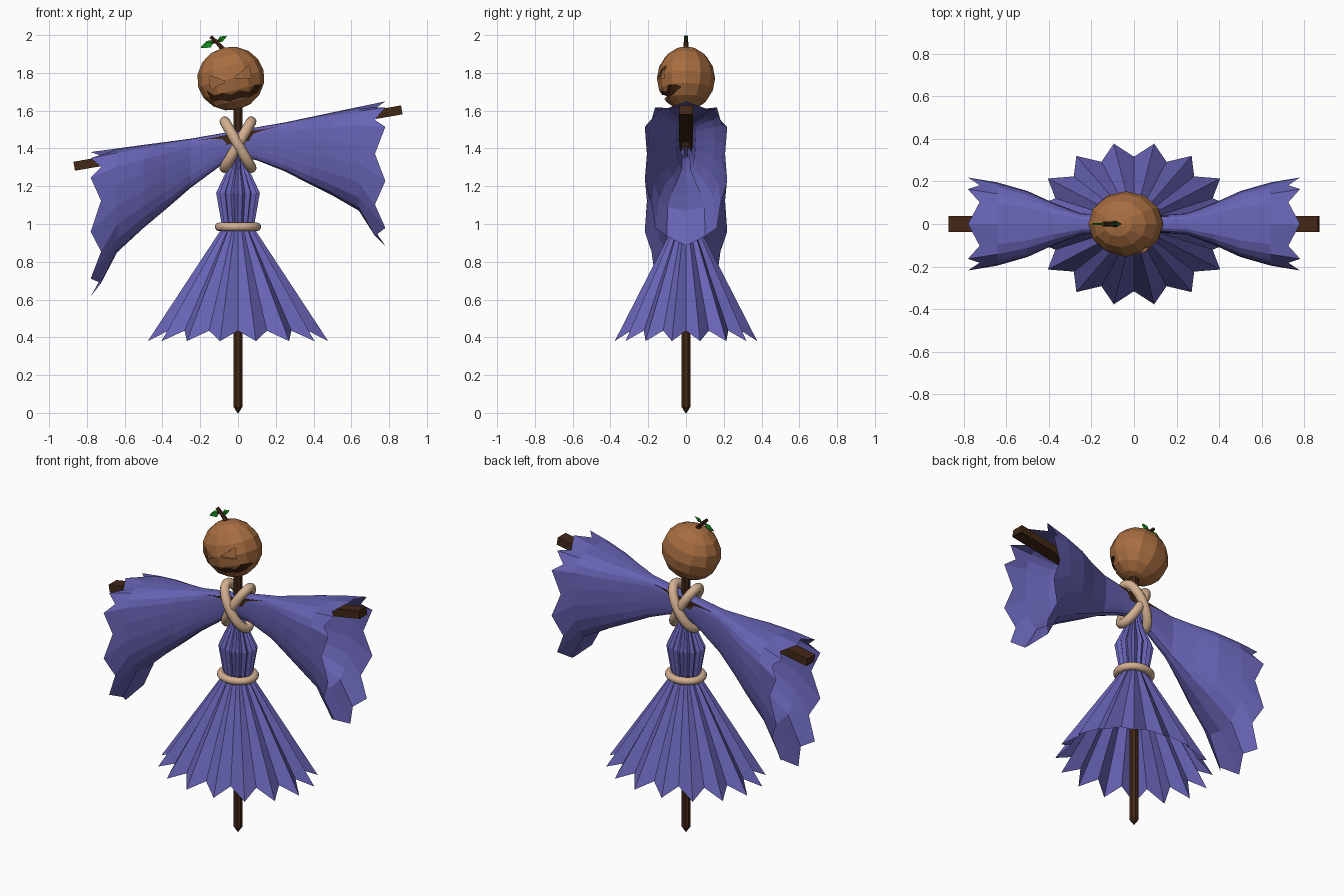
import bpy, bmesh, math
from mathutils import Vector, Matrix

if "Cube" in bpy.data.objects:
    bpy.data.objects.remove(bpy.data.objects["Cube"])


def material(name, rgb):
    m = bpy.data.materials.new(name)
    m.diffuse_color = (*rgb, 1)
    m.use_nodes = True
    m.node_tree.nodes["Principled BSDF"].inputs["Base Color"].default_value = m.diffuse_color
    return m


CLOTH = material("violet cloth", (0.135, 0.125, 0.46))
WOOD = material("dark wood", (0.055, 0.02, 0.008))
ROPE = material("tan rope", (0.65, 0.43, 0.28))
SKIN = material("pumpkin brown", (0.39, 0.155, 0.052))
DARK = material("mouth brown", (0.06, 0.02, 0.007))
LEAF = material("leaf green", (0.008, 0.3, 0.015))


def make(name, verts, faces, mats, smooth=False):
    me = bpy.data.meshes.new(name)
    me.from_pydata([tuple(v) for v in verts], [], faces)
    bm = bmesh.new()
    bm.from_mesh(me)
    bmesh.ops.recalc_face_normals(bm, faces=bm.faces)
    bm.to_mesh(me)
    bm.free()
    for m in mats:
        me.materials.append(m)
    for p in me.polygons:
        p.use_smooth = smooth
    ob = bpy.data.objects.new(name, me)
    bpy.context.collection.objects.link(ob)
    return ob


def loft(name, rings, mat, caps=False, loop=False, smooth=False):
    """Skin a list of equal-length closed rings."""
    n, k = len(rings[0]), len(rings)
    faces = [(i * n + j, i * n + (j + 1) % n,
              (i + 1) % k * n + (j + 1) % n, (i + 1) % k * n + j)
             for i in range(k if loop else k - 1) for j in range(n)]
    if caps:
        faces += [tuple(range(n)), tuple(range((k - 1) * n, k * n))]
    return make(name, [v for r in rings for v in r], faces, [mat], smooth)


def circle(c, r, n, u=Vector((1, 0, 0)), v=Vector((0, 1, 0))):
    return [Vector(c) + u * r * math.cos(math.tau * (j + .5) / n)
            + v * r * math.sin(math.tau * (j + .5) / n) for j in range(n)]


# upright post with pointed foot
loft("post", [circle((0, 0, z), r, 8) for z, r in
              ((0, .004), (.035, .027), (1.65, .027))], WOOD, caps=True)

# tilted crossbar
TILT = 0.172
bar_rot = Matrix.Rotation(-math.atan(TILT), 4, 'Y')
bar = [[bar_rot @ Vector((x, y, z)) + Vector((0, 0, 1.455))
        for y, z in ((-.038, -.024), (.038, -.024), (.038, .024), (-.038, .024))]
       for x in (-.88, .88)]
loft("crossbar", bar, WOOD, caps=True)


# pleated skirt and bodice: 16 ridges
def pleats(z_out, r_out, z_in, r_in, squash):
    ring = []
    for j in range(32):
        a = math.tau * (j + .5 * 2) / 32
        r, z = (r_out, z_out) if j % 2 == 0 else (r_in, z_in)
        ring.append((r * math.cos(a), r * squash * math.sin(a), z))
    return ring


loft("skirt", [pleats(.98, .085, .98, .07, .85),
               pleats(.38, .487, .435, .40, .79)], CLOTH)
loft("bodice", [pleats(.98, .085, .98, .07, .85),
                pleats(1.165, .118, 1.165, .098, .85),
                pleats(1.29, .058, 1.29, .045, .85),
                pleats(1.42, .025, 1.42, .02, .85)], CLOTH)


# flared sleeves with ragged cuffs
SECTIONS = ((0, 1.495, 1.36, .035), (.1, 1.495, 1.32, .04), (.25, 1.495, 1.235, .05),
            (.38, 1.5, 1.145, .10), (.5, 1.505, 1.065, .155), (.64, 1.51, .96, .195),
            (.78, 1.515, .75, .225))


def sleeve(name, side):
    rings = []
    for x, top, bottom, half in SECTIONS:
        last = x == .78
        mid = top - .35 * (top - bottom)
        ring = []
        for j in range(20):
            a = math.tau * j / 20 + math.pi / 2
            c, s = math.cos(a), math.sin(a)
            y = half * math.copysign(abs(c) ** .6, c) if abs(c) > 1e-6 else 0
            z = mid + (top - mid) * s ** .6 if s > 0 else mid + (mid - bottom) * s
            px = x
            if last and j % 2:        # notches between the cloth points
                px, y, z = .725, y * .92, mid + (z - mid) * .92
            ring.append((side * px, y, z + TILT * side * px))
        rings.append(ring)
    loft(name, rings, CLOTH)


sleeve("left_sleeve", -1)
sleeve("right_sleeve", 1)


# ropes: oval rings spanned by two axes
def rope(name, centre, a_axis, b_axis, r):
    c, a_axis, b_axis = Vector(centre), Vector(a_axis), Vector(b_axis)
    up = a_axis.cross(b_axis).normalized()
    rings = []
    for i in range(32):
        t = math.tau * i / 32
        p = a_axis * math.cos(t) + b_axis * math.sin(t)
        tangent = b_axis * math.cos(t) - a_axis * math.sin(t)
        rings.append(circle(c + p, r, 10, tangent.cross(up).normalized(), up))
    loft(name, rings, ROPE, loop=True, smooth=True)


rope("waist_rope", (0, 0, .985), (.1, 0, 0), (0, .088, 0), .023)
for name, s in (("chest_rope_a", 1), ("chest_rope_b", -1)):
    rope(name, (0, -.006 * s, 1.42), (.07 * s, 0, -.122), (0, .075, 0), .028)

# pumpkin head, leaning to one side
CENTRE = Vector((-.038, 0, 1.77))
bm = bmesh.new()
bmesh.ops.create_uvsphere(bm, u_segments=12, v_segments=8, radius=1)
bm.transform(Matrix.Translation(CENTRE) @ Matrix.Rotation(math.radians(-14), 4, 'Y')
             @ Matrix.Diagonal((.179, .154, .169, 1)))
me = bpy.data.meshes.new("head")
bm.to_mesh(me)
bm.free()
me.materials.append(SKIN)
me.materials.append(DARK)
head = bpy.data.objects.new("head", me)
bpy.context.collection.objects.link(head)


# carved face: prisms whose backs follow the head's surface
def carve(name, uppers, lowers, depth, index):
    pts = []
    for x, z in [p for pair in zip(uppers, lowers) for p in pair]:
        q = 1 - ((x - CENTRE.x) / .177) ** 2 - ((z - CENTRE.z) / .169) ** 2
        pts += [(x, -.25, z), (x, -.152 * math.sqrt(max(q, .02)) + depth, z)]
    rings = [[pts[i], pts[i + 1], pts[i + 3], pts[i + 2]] for i in range(0, len(pts), 4)]
    cutter = loft(name, rings, SKIN, caps=True)
    cutter.data.materials.append(DARK)
    for p in cutter.data.polygons:
        p.material_index = index
    cutter.hide_render = True
    mod = head.modifiers.new(name, 'BOOLEAN')
    mod.operation, mod.solver, mod.object = 'DIFFERENCE', 'EXACT', cutter
    return cutter


cutters = [
    carve("left_eye_cutter", [(-.155, 1.785), (-.11, 1.772), (-.07, 1.755)],
          [(-.143, 1.708), (-.105, 1.735), (-.072, 1.75)], .015, 0),
    carve("right_eye_cutter", [(-.016, 1.778), (.022, 1.808), (.058, 1.84)],
          [(-.014, 1.772), (.025, 1.772), (.07, 1.772)], .015, 0),
    carve("mouth_cutter",
          [(-.163, 1.703), (-.122, 1.676), (-.085, 1.692), (-.035, 1.682),
           (.01, 1.705), (.06, 1.697), (.09, 1.735), (.122, 1.735)],
          [(-.158, 1.692), (-.135, 1.648), (-.095, 1.66), (-.045, 1.65),
           (.01, 1.67), (.06, 1.673), (.1, 1.695), (.124, 1.725)], .022, 1)]
bpy.context.view_layer.update()
carved = bpy.data.meshes.new_from_object(
    head.evaluated_get(bpy.context.evaluated_depsgraph_get()))
head.modifiers.clear()
head.data = carved
for c in cutters:
    bpy.data.objects.remove(c)

# stem, twig and leaves
SIDE = Vector((.7, 0, .7))
FRONT = Vector((0, 1, 0))
loft("stem", [circle(p, r, 6, SIDE, FRONT) for p, r in
              (((-.075, 0, 1.92), .015), ((-.11, 0, 1.96), .012), ((-.145, 0, 1.992), .011))],
     WOOD, caps=True)
loft("twig", [circle(p, .006, 5, Vector((0, 0, 1)), FRONT) for p in
              ((-.145, 0, 1.962), (-.115, 0, 1.962), (-.085, 0, 1.978))], WOOD, caps=True)


def leaf(name, outline):
    rings = [[(x, y, z + y) for x, z in outline] for y in (-.004, .004)]
    loft(name, rings, LEAF, caps=True)


leaf("left_leaf", [(-.195, 1.935), (-.165, 1.965), (-.125, 1.972), (-.145, 1.938)])
leaf("right_leaf", [(-.112, 1.966), (-.095, 1.988), (-.062, 1.993), (-.083, 1.968)])
